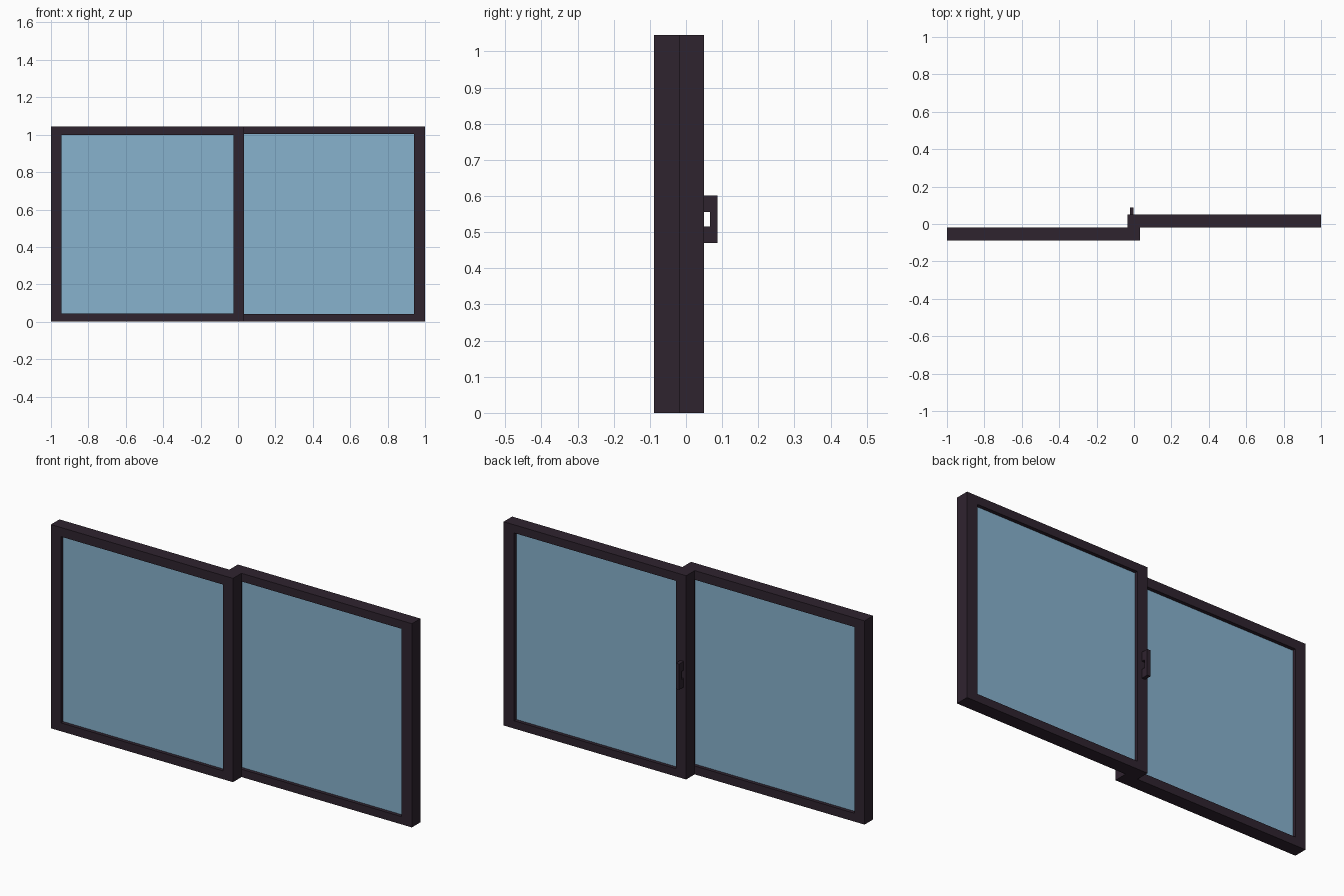
import bpy
import bmesh

cube = bpy.data.objects.get("Cube")
if cube:
    bpy.data.objects.remove(cube, do_unlink=True)


def make_material(name, rgb):
    mat = bpy.data.materials.new(name)
    mat.use_nodes = True
    mat.diffuse_color = (*rgb, 1)
    bsdf = mat.node_tree.nodes["Principled BSDF"]
    bsdf.inputs["Base Color"].default_value = (*rgb, 1)
    bsdf.inputs["Roughness"].default_value = 0.6
    return mat


frame_mat = make_material("dark plum frame", (0.028, 0.017, 0.028))
glass_mat = make_material("blue glass", (0.242, 0.445, 0.615))


def finish(name, bm, mat):
    bmesh.ops.recalc_face_normals(bm, faces=bm.faces)
    mesh = bpy.data.meshes.new(name)
    bm.to_mesh(mesh)
    bm.free()
    mesh.materials.append(mat)
    obj = bpy.data.objects.new(name, mesh)
    bpy.context.collection.objects.link(obj)
    return obj


def rect(x0, x1, z0, z1):
    return [(x0, z0), (x1, z0), (x1, z1), (x0, z1)]


def frame(name, outer, inner, y0, y1):
    """Rectangular ring with mitred corners."""
    bm = bmesh.new()
    loops = [[bm.verts.new((x, y, z)) for x, z in rect(*r)]
             for r, y in ((outer, y0), (outer, y1), (inner, y1), (inner, y0))]
    for a, b in zip(loops, loops[1:] + loops[:1]):
        for i in range(4):
            j = (i + 1) % 4
            bm.faces.new((a[i], a[j], b[j], b[i]))
    return finish(name, bm, frame_mat)


def prism(name, points, axis_start, axis_end, mat, place):
    """Extrude a flat outline; place maps (u, v, depth) to a position."""
    bm = bmesh.new()
    face = bm.faces.new([bm.verts.new(place(u, v, axis_start)) for u, v in points])
    new = bmesh.ops.extrude_face_region(bm, geom=[face])["geom"]
    for v, (a, b) in zip([g for g in new if isinstance(g, bmesh.types.BMVert)], points):
        delta = [e - s for e, s in zip(place(0, 0, axis_end), place(0, 0, axis_start))]
        v.co.x += delta[0]
        v.co.y += delta[1]
        v.co.z += delta[2]
    return finish(name, bm, mat)


HEIGHT = 1.045
RECESS = 0.018

# Two overlapping sashes: outer extents, opening extents, depth range
sashes = {
    "front_sash": ((-1, 0.033), (-0.943, -0.024), (0.043, 0.998), (-0.088, -0.019)),
    "rear_sash": ((-0.036, 1), (0.022, 0.94), (0.04, 1.003), (-0.019, 0.05)),
}
for name, (xs, hole_x, hole_z, ys) in sashes.items():
    frame(name + "_frame", (*xs, 0, HEIGHT), (*hole_x, *hole_z), *ys)
    prism(name + "_glass", rect(*hole_x, *hole_z), ys[0] + RECESS, ys[1] - RECESS,
          glass_mat, lambda x, z, y: (x, y, z))

# Pull handle on the back of the rear sash, a C-shaped outline in y and z
back, grip, tip = 0.049, 0.067, 0.087
low, hole_low, hole_high, high = 0.47, 0.515, 0.556, 0.602
outline = [(back, low), (tip, low), (tip, high), (back, high),
           (back, hole_high), (grip, hole_high), (grip, hole_low), (back, hole_low)]
prism("pull_handle", outline, -0.022, -0.003, frame_mat, lambda y, z, x: (x, y, z))
